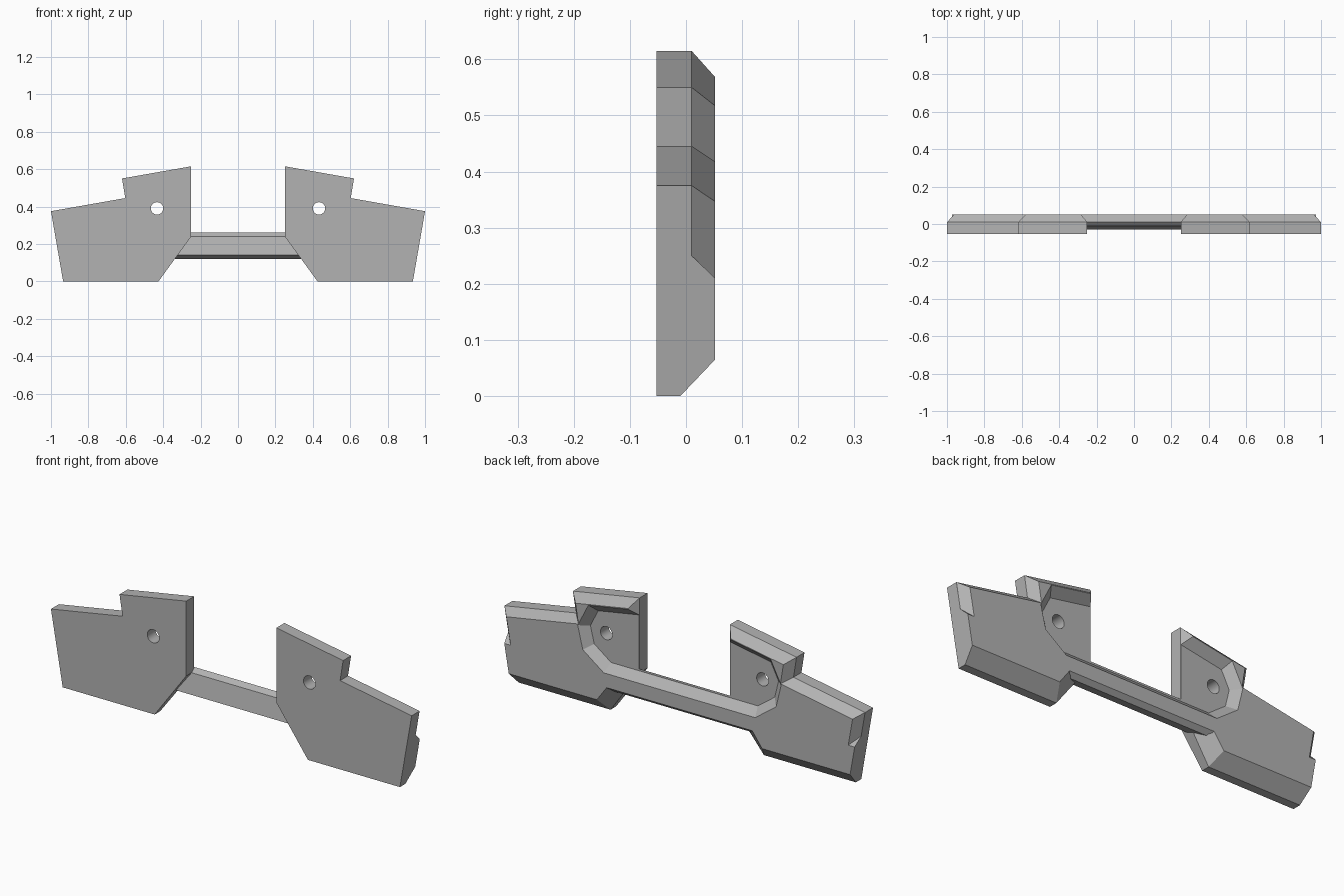
import bpy, bmesh
from mathutils import Vector
from mathutils.geometry import intersect_line_line_2d, normal

cube = bpy.data.objects.get("Cube")
if cube:
    bpy.data.objects.remove(cube, do_unlink=True)

BACK, FRONT, FLOOR = 0.052, -0.053, 0.012

grey = bpy.data.materials.new("plain_grey")
grey.use_nodes = True
grey.diffuse_color = (0.45, 0.45, 0.45, 1)
grey.node_tree.nodes["Principled BSDF"].inputs["Base Color"].default_value = (0.45, 0.45, 0.45, 1)


def inset(points, widths):
    """Move each edge of a clockwise outline inward by its own width."""
    lines = []
    for i, w in enumerate(widths):
        a, b = Vector(points[i]), Vector(points[(i + 1) % len(points)])
        d = (b - a).normalized()
        n = Vector((d.y, -d.x)) * w
        lines.append((a + n, d))
    result = []
    for i, (q, e) in enumerate(lines):
        p, d = lines[i - 1]
        t = (q - p).cross(e) / d.cross(e)
        result.append(tuple(p + d * t))
    return result


def ring(points, y):
    return [(x, y, z) for x, z in points]


def loft(name, rings):
    """Closed solid through rings with equal point counts."""
    bm = bmesh.new()
    loops = [[bm.verts.new(p) for p in r] for r in rings]
    for a, b in zip(loops, loops[1:]):
        for i in range(len(a)):
            j = (i + 1) % len(a)
            bm.faces.new((a[i], a[j], b[j], b[i]))
    bm.faces.new(loops[0])
    bm.faces.new(loops[-1])
    bmesh.ops.recalc_face_normals(bm, faces=bm.faces)
    mesh = bpy.data.meshes.new(name)
    bm.to_mesh(mesh)
    bm.free()
    obj = bpy.data.objects.new(name, mesh)
    mesh.materials.append(grey)
    bpy.context.collection.objects.link(obj)
    return obj


def boolean(obj, tool, operation):
    tool.hide_render = True
    m = obj.modifiers.new(tool.name, "BOOLEAN")
    m.object, m.operation, m.solver = tool, operation, "EXACT"


# Side plate with chamfered back edges
outline = [(0.25, 0.615), (0.62, 0.55), (0.603, 0.445), (1.0, 0.375),
           (0.935, 0), (0.425, 0), (0.25, 0.24)]
chamfer_start = [0.01, 0.01, 0.01, 0.01, -0.01, -0.01, 0.01]
chamfer_width = [0.04, 0.038, 0.035, 0, 0.065, 0.065, 0.035]
plate = loft("bracket_body", [
    ring(outline, FRONT),
    [(x, y, z) for (x, z), y in zip(outline, chamfer_start)],
    ring(inset(outline, chamfer_width), BACK)])

# Recess in the back, open towards the middle
rim = [(0.1, 0.597), (0.505, 0.526), (0.564, 0.41), (0.536, 0.295), (0.42, 0.21), (0.1, 0.21)]
recess = loft("recess_cutter", [
    ring(inset(rim, [0.04] * 5 + [0]), FLOOR), ring(rim, BACK), ring(rim, 0.08)])

# Notch on the outer back edge
notch_in = [(0.978, 0.25), (1.013, 0.45), (1.1, 0.45), (1.1, 0.25)]
notch_out = [(0.936, 0.21), (0.978, 0.45), (1.1, 0.45), (1.1, 0.21)]
notch = loft("notch_cutter", [ring(notch_in, 0.01), ring(notch_out, BACK), ring(notch_out, 0.08)])

# Round screw hole
bpy.ops.mesh.primitive_cylinder_add(vertices=32, radius=0.033, depth=0.4,
                                    location=(0.433, 0, 0.39), rotation=(1.5708, 0, 0))
hole = bpy.context.object
hole.name = "hole_cutter"
hole.data.materials.append(grey)

# Connecting bar: one profile swept across the middle
profile = [(-0.03, 0.14), (-0.01, 0.24), (FLOOR, 0.26), (FLOOR, 0.25),
           (BACK, 0.21), (BACK, 0.14), (0.03, 0.12)]
bar = loft("bar_tool", [[(x, y, z) for y, z in profile] for x in (-0.42, 0.42)])

for cutter in (recess, notch, hole):
    boolean(plate, cutter, "DIFFERENCE")
plate.modifiers.new("mirror", "MIRROR")
boolean(plate, bar, "UNION")

# Bake the stack and drop the tools
bpy.context.view_layer.update()
graph = bpy.context.evaluated_depsgraph_get()
final = bpy.data.meshes.new_from_object(plate.evaluated_get(graph))
plate.modifiers.clear()
plate.data = final
for tool in (recess, notch, hole, bar):
    bpy.data.objects.remove(tool, do_unlink=True)

bpy.ops.object.select_all(action="DESELECT")
plate.select_set(True)
bpy.context.view_layer.objects.active = plate
bpy.ops.object.shade_smooth_by_angle(angle=0.35)
